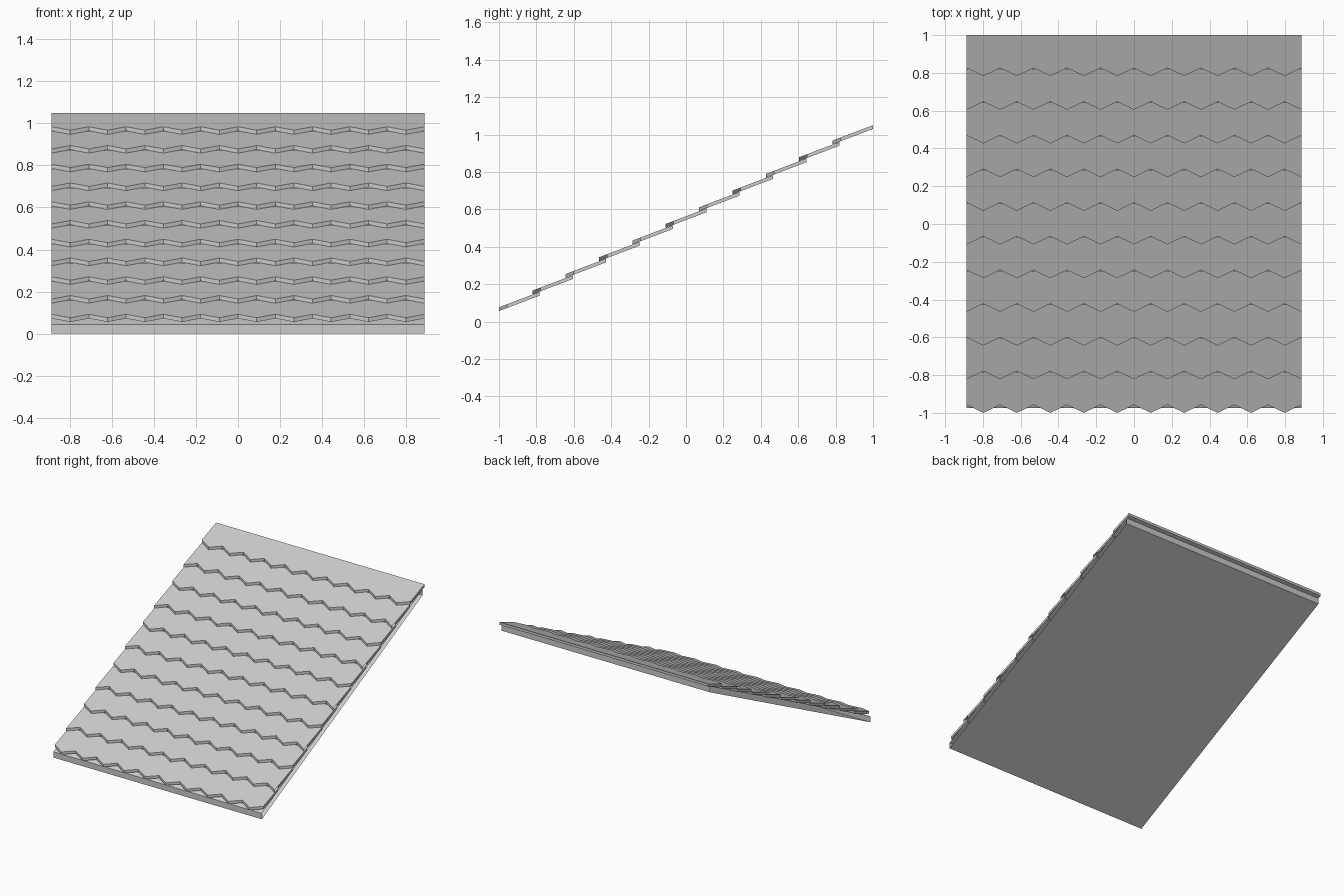
import bpy
import bmesh

cube = bpy.data.objects.get("Cube")
if cube:
    bpy.data.objects.remove(cube, do_unlink=True)

HALF_W = 0.886      # half width of the roof panel
ROWS, TEETH = 11, 10
PITCH = 0.1783      # distance between rows in y
ROOF_SLOPE, TILE_SLOPE = 0.5, 0.38
TOOTH, LENGTH, THICK = 0.043, 0.217, 0.02

grey = bpy.data.materials.new("slate_grey")
grey.use_nodes = True
colour = (0.6, 0.6, 0.6, 1)
grey.diffuse_color = colour
grey.node_tree.nodes["Principled BSDF"].inputs["Base Color"].default_value = colour


def finish(bm, name):
    mesh = bpy.data.meshes.new(name)
    bm.to_mesh(mesh)
    bm.free()
    mesh.materials.append(grey)
    obj = bpy.data.objects.new(name, mesh)
    bpy.context.collection.objects.link(obj)
    return obj


# Roof deck: a sloping sleeve with open sides
def roof_deck():
    bm = bmesh.new()
    end, rise, depth = 0.975, 0.975 * 2 * ROOF_SLOPE, 0.045
    profile = [(-end, 0), (end, rise), (end, rise + depth), (-end, depth)]
    left = [bm.verts.new((HALF_W, y, z)) for y, z in profile]
    right = [bm.verts.new((-HALF_W, y, z)) for y, z in profile]
    for i in range(4):
        j = (i + 1) % 4
        bm.faces.new((left[i], right[i], right[j], left[j]))
    bmesh.ops.recalc_face_normals(bm, faces=bm.faces)
    return finish(bm, "roof_deck")


# Shingle row: zigzag front edge, staggered by half a tooth on odd rows
def shingle_row(index):
    bm = bmesh.new()
    odd = index % 2
    tip = -1 + index * PITCH
    tip_z = 0.056 + index * PITCH * ROOF_SLOPE
    step = HALF_W / TEETH
    outline = [(-HALF_W + k * step, tip + (0 if k % 2 == odd ^ 1 else TOOTH))
               for k in range(2 * TEETH + 1)]
    rear = tip + LENGTH
    if odd:
        # cut half teeth at both ends keep an open side
        outline = [(-HALF_W, tip + TOOTH)] + outline + [(HALF_W, tip + TOOTH)]
    outline += [(HALF_W, rear), (-HALF_W, rear)]

    def ring(lift):
        return [bm.verts.new((x, y, tip_z + (y - tip) * TILE_SLOPE + lift))
                for x, y in outline]

    low, high = ring(0), ring(THICK)
    count = len(outline)
    bm.faces.new(high)
    bm.faces.new(low[::-1])
    open_walls = (0, count - 4) if odd else ()
    for i in range(count):
        if i not in open_walls:
            j = (i + 1) % count
            bm.faces.new((low[i], low[j], high[j], high[i]))
    return finish(bm, f"shingle_row_{index + 1}")


roof_deck()
for row in range(ROWS):
    shingle_row(row)
